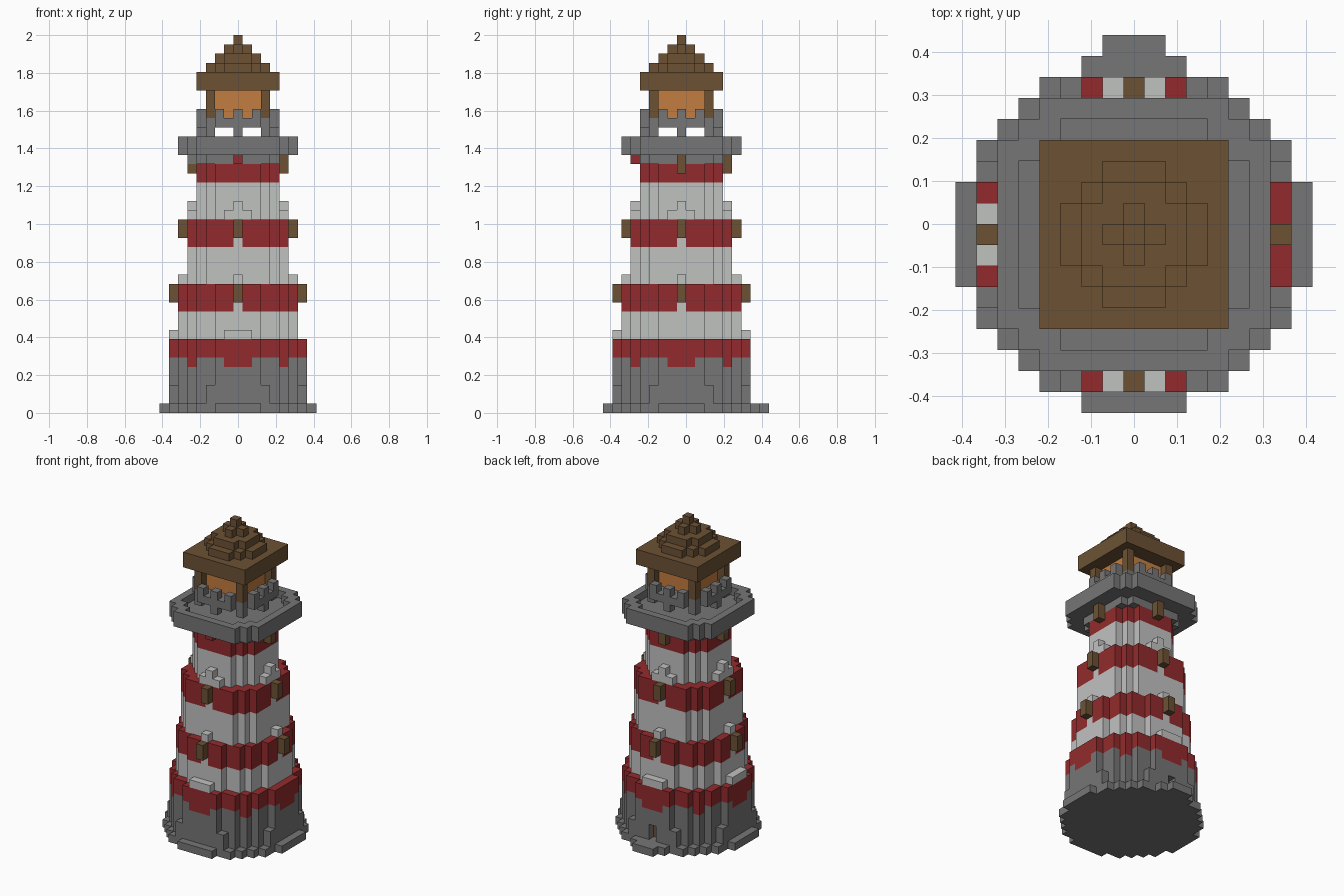
import bpy, bmesh, math
from mathutils import Vector

default = bpy.data.objects.get("Cube")
if default:
    bpy.data.objects.remove(default, do_unlink=True)

U = 2 / 41  # edge of one block


def make_material(name, rgb):
    m = bpy.data.materials.new(name)
    m.use_nodes = True
    m.diffuse_color = (*rgb, 1)
    m.node_tree.nodes["Principled BSDF"].inputs["Base Color"].default_value = (*rgb, 1)
    return m


STONE = make_material("stone grey", (0.18, 0.18, 0.18))
WHITE = make_material("painted white", (0.53, 0.54, 0.53))
RED = make_material("painted red", (0.29, 0.024, 0.026))
WOOD = make_material("wood brown", (0.15, 0.083, 0.034))
GLOW = make_material("lamp orange", (0.55, 0.205, 0.052))

cells = {}      # block position -> part name
part_mat = {}   # part name -> material


def put(part, mat, blocks):
    part_mat[part] = mat
    for b in blocks:
        cells[b] = part


def disc(r2, layers, widest=8):
    span = range(-widest, widest + 1)
    return [(i, j, k) for k in layers for i in span for j in span if i * i + j * j <= r2]


def octagon(widest, diagonal, layers):
    span = range(-widest, widest + 1)
    return [(i, j, k) for k in layers for i in span for j in span
            if abs(i) + abs(j) <= diagonal]


def sides(radius, half, layers, which="EWNS"):
    """Blocks centred on the chosen faces of the tower."""
    turn = {"E": (1, 0), "W": (-1, 0), "N": (0, 1), "S": (0, -1)}
    return [(radius * a - b * t, radius * b + a * t, k) for a, b in (turn[w] for w in which)
            for t in range(-half, half + 1) for k in layers]


# Stone foot and doorstep
put("ground_slab", STONE, disc(68, [0]))
put("doorstep", STONE, [(i, 9, 0) for i in (-1, 0, 1)])
put("foundation", STONE, disc(58, [1, 2], 7) + disc(53, [3, 4, 5], 7))

# Lowest red band with drips running onto the stone
put("red_band_1", RED, disc(53, [6, 7], 7))
put("red_band_1", RED, [c for c in disc(53, [5], 7)
                        if min(abs(c[0]), abs(c[1])) <= 1 or max(abs(c[0]), abs(c[1])) == 5])

# Tapering shaft in white and red
put("white_shaft_1", WHITE, disc(41, range(8, 11), 6))
put("red_band_2", RED, disc(41, range(11, 14), 6))
put("white_shaft_2", WHITE, disc(34, range(14, 18), 5))
put("red_band_3", RED, disc(34, range(18, 21), 5))
put("white_shaft_3", WHITE, disc(20, range(21, 25), 4))
put("red_band_4", RED, disc(20, [25, 26], 4))

# White trim above and below the windows
put("window_sills", WHITE, sides(7, 1, [8], "WNS") + sides(6, 0, [11]) + sides(5, 0, [18]))
put("window_hoods", WHITE, sides(6, 0, [14]) + sides(5, 1, [21]) + sides(5, 0, [22]))

# Gallery with a raised rim
put("gallery_corbel", STONE, disc(25, [27], 5))
put("gallery_floor", STONE, octagon(6, 10, [28]))
inner = set(octagon(5, 8, [29]))
put("gallery_rim", STONE, [c for c in octagon(6, 10, [29]) if c not in inner])

# Window shutters
put("lower_windows", WOOD, sides(7, 0, [12, 13]))
put("middle_windows", WOOD, sides(6, 0, [19, 20]))
put("upper_windows", WOOD, sides(5, 0, [26], "EWN") + sides(5, 0, [27], "EN"))
put("red_band_4", RED, sides(5, 0, [27], "S"))

# Recessed door at the back
for k in (1, 2):
    cells.pop((0, 7, k), None)
put("door", WOOD, [(0, 6, 1), (0, 6, 2)])

# Lantern deck on posts, with battlements
put("deck_posts", STONE, [(0, 0, 30)] + sides(4, 0, [30])
    + [(a, b, 30) for a in (-3, 3) for b in (-3, 3)])
put("lantern_deck", STONE, disc(20, [31], 4))
put("battlements", STONE, sides(4, 0, [32])
    + [c for s in (-2, 2) for c in ((4, s, 32), (-4, s, 32), (s, 4, 32), (s, -4, 32))])

# Lamp room
square = range(-2, 3)
put("lamp", GLOW, [(i, j, k) for i in square for j in square for k in (32, 33, 34)])
put("lantern_posts", WOOD, [(a, b, k) for a in (-3, 3) for b in (-3, 3) for k in (32, 33, 34)])

# Stepped roof
wide = range(-4, 5)
put("roof_eaves", WOOD, [(i, j, k) for i in wide for j in wide for k in (35, 36)])
put("roof_steps", WOOD, disc(10, [37]) + disc(5, [38]) + disc(1, [39]))
put("roof_tip", WOOD, [(0, 0, 40)])


def build(part):
    """Mesh the outer faces of one part's blocks and merge flat areas."""
    bm = bmesh.new()
    for c, owner in cells.items():
        if owner != part:
            continue
        centre = Vector((c[0], c[1] - 0.5, c[2] + 0.5)) * U
        for axis in range(3):
            for sign in (-1, 1):
                n = list(c)
                n[axis] += sign
                if tuple(n) in cells:
                    continue
                normal, a, b = Vector(), Vector(), Vector()
                normal[axis] = sign
                a[(axis + 1) % 3] = 1
                b = normal.cross(a)
                bm.faces.new([bm.verts.new(centre + (normal + a * s + b * t) * U / 2)
                              for s, t in ((-1, -1), (1, -1), (1, 1), (-1, 1))])
    bmesh.ops.remove_doubles(bm, verts=bm.verts, dist=U / 100)
    bmesh.ops.dissolve_limit(bm, angle_limit=math.radians(1), verts=bm.verts, edges=bm.edges)
    mesh = bpy.data.meshes.new(part)
    bm.to_mesh(mesh)
    bm.free()
    mesh.materials.append(part_mat[part])
    bpy.context.collection.objects.link(bpy.data.objects.new(part, mesh))


for name in part_mat:
    build(name)
